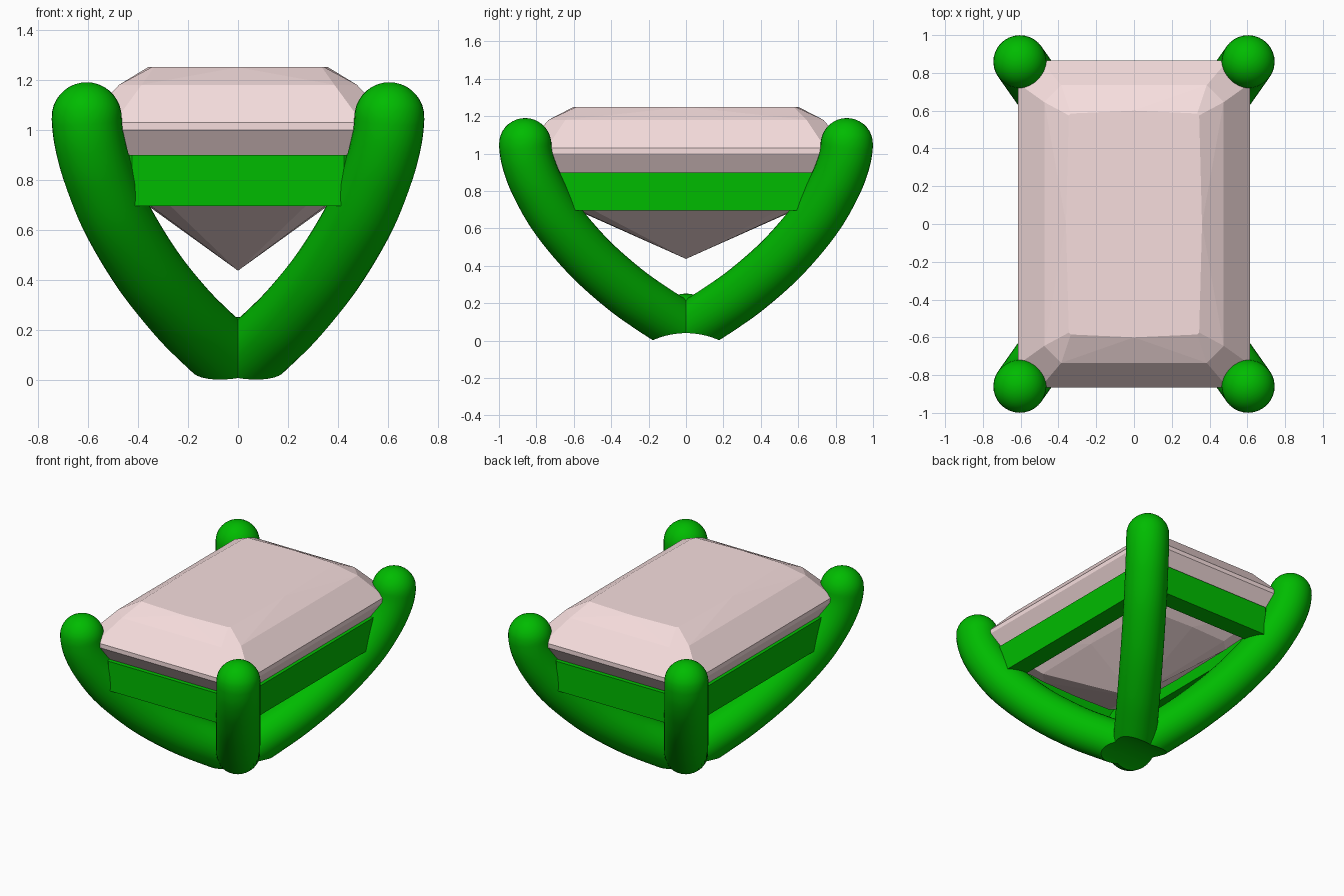
import bpy, bmesh, math
from mathutils import Vector, Matrix

if "Cube" in bpy.data.objects:
    bpy.data.objects.remove(bpy.data.objects["Cube"])


def material(name, rgb):
    m = bpy.data.materials.new(name)
    m.diffuse_color = (*rgb, 1)
    m.use_nodes = True
    m.node_tree.nodes["Principled BSDF"].inputs["Base Color"].default_value = m.diffuse_color
    return m


GREEN = material("green metal", (0.0, 0.5, 0.0))
PINK = material("pale pink stone", (0.93, 0.73, 0.73))


def add(name, bm, mat, smooth=False):
    bmesh.ops.recalc_face_normals(bm, faces=bm.faces[:])
    me = bpy.data.meshes.new(name)
    bm.to_mesh(me)
    bm.free()
    ob = bpy.data.objects.new(name, me)
    bpy.context.collection.objects.link(ob)
    me.materials.append(mat)
    for p in me.polygons:
        p.use_smooth = smooth
    return ob


# Faceted stone: hull of cut-corner rectangles (half x, half y, cut, bulge, z)
RINGS = [(0.345, 0.585, 0.01, 0.015, 1.25),
         (0.475, 0.735, 0.09, 0.0, 1.18),
         (0.615, 0.865, 0.12, 0.0, 1.03),
         (0.615, 0.865, 0.12, 0.0, 1.00),
         (0.55, 0.795, 0.10, 0.0, 0.90),
         (0.355, 0.58, 0.08, 0.01, 0.70)]
bm = bmesh.new()
for hx, hy, c, b, z in RINGS:
    for sx in (-1, 1):
        for sy in (-1, 1):
            bm.verts.new((sx * (hx - c), sy * hy, z))
            bm.verts.new((sx * hx, sy * (hy - c), z))
    if b:
        for s in (-1, 1):
            bm.verts.new((s * (hx + b), 0, z))
            bm.verts.new((0, s * (hy + b), z))
bm.verts.new((0, 0, 0.437))
bmesh.ops.convex_hull(bm, input=bm.verts[:])
loose = [v for v in bm.verts if not v.link_faces]
bmesh.ops.delete(bm, geom=loose, context='VERTS')
bmesh.ops.dissolve_limit(bm, angle_limit=math.radians(0.5),
                         verts=bm.verts[:], edges=bm.edges[:])
add("gemstone", bm, PINK)

# Rectangular gallery rail under the stone
bm = bmesh.new()
loops = []
for hx, hy, z in [(0.575, 0.825, 0.695), (0.575, 0.825, 0.9),
                  (0.445, 0.695, 0.9), (0.445, 0.695, 0.695)]:
    loops.append([bm.verts.new((sx * hx, sy * hy, z))
                  for sx, sy in ((-1, -1), (1, -1), (1, 1), (-1, 1))])
for i in range(4):
    a, b = loops[i], loops[(i + 1) % 4]
    for j in range(4):
        k = (j + 1) % 4
        bm.faces.new((a[j], a[k], b[k], b[j]))
# trim the rail corners so they stay inside the prongs
for sx in (-1, 1):
    for sy in (-1, 1):
        bmesh.ops.bisect_plane(bm, geom=bm.verts[:] + bm.edges[:] + bm.faces[:],
                               plane_co=(sx * 0.53, sy * 0.75, 0.8),
                               plane_no=(sx * 0.575, sy * 0.818, 0), clear_outer=True)
        bmesh.ops.holes_fill(bm, edges=[e for e in bm.edges if e.is_boundary])
add("gallery_rail", bm, GREEN)

# Finger-hole cutter that hollows the foot of the prongs
bpy.ops.mesh.primitive_cylinder_add(vertices=128, radius=0.43, depth=2,
                                    location=(0, 0, -0.39),
                                    rotation=(0, math.pi / 2, 0))
cutter = bpy.context.object
cutter.name = "finger_cutter"


def cut_foot(ob):
    cut = ob.modifiers.new("finger hole", 'BOOLEAN')
    cut.operation, cut.object, cut.solver = 'DIFFERENCE', cutter, 'EXACT'
    bpy.ops.object.select_all(action='DESELECT')
    bpy.context.view_layer.objects.active = ob
    ob.select_set(True)
    bpy.ops.object.modifier_apply(modifier=cut.name)
    bpy.ops.object.shade_smooth_by_angle(angle=math.radians(35))


# Prong path: (fraction of the way out to the corner, height)
PATH = [(0.0, 0.055), (0.2, 0.165), (0.38, 0.275), (0.6, 0.443),
        (0.8, 0.645), (0.92, 0.82), (0.98, 0.95), (1.0, 1.05)]
TIP, RADIUS, SIDES = Vector((0.605, 0.86)), 0.14, 32


def smooth_path(pts, n=6):
    p = [Vector(q) for q in pts]
    p = [2 * p[0] - p[1]] + p + [p[-1] + Vector((0, 0.1))]
    out = []
    for i in range(1, len(p) - 2):
        for k in range(n):
            t = k / n
            out.append(0.5 * (2 * p[i] + (p[i + 1] - p[i - 1]) * t
                       + (2 * p[i - 1] - 5 * p[i] + 4 * p[i + 1] - p[i + 2]) * t * t
                       + (3 * p[i] - p[i - 1] - 3 * p[i + 1] + p[i + 2]) * t ** 3))
    return out + [p[-2]]


def prong(name, sx, sy):
    corner = Vector((TIP.x * sx, TIP.y * sy, 0))
    side = corner.normalized().cross(Vector((0, 0, 1)))
    centres = [corner * q.x + Vector((0, 0, q.y)) for q in smooth_path(PATH)]
    stations = []
    for i, c in enumerate(centres):
        tan = (centres[min(i + 1, len(centres) - 1)] - centres[max(i - 1, 0)]).normalized()
        stations.append((c, tan, RADIUS))
    # rounded tip
    for k in range(1, 9):
        a = k / 9 * math.pi / 2
        stations.append((centres[-1] + Vector((0, 0, RADIUS * math.sin(a))),
                         Vector((0, 0, 1)), RADIUS * math.cos(a)))
    bm = bmesh.new()
    rings = []
    for c, tan, r in stations:
        up = side.cross(tan).normalized()
        rings.append([bm.verts.new(c + r * (side * math.cos(2 * math.pi * j / SIDES)
                                            + up * math.sin(2 * math.pi * j / SIDES)))
                      for j in range(SIDES)])
    for a, b in zip(rings, rings[1:]):
        for j in range(SIDES):
            k = (j + 1) % SIDES
            bm.faces.new((a[j], a[k], b[k], b[j]))
    bm.faces.new(rings[0])
    top = bm.verts.new(centres[-1] + Vector((0, 0, RADIUS)))
    for j in range(SIDES):
        bm.faces.new((rings[-1][j], rings[-1][(j + 1) % SIDES], top))
    cut_foot(add(name, bm, GREEN, True))


for ylabel, sy in (("front", -1), ("back", 1)):
    for xlabel, sx in (("left", -1), ("right", 1)):
        prong(f"{ylabel}_{xlabel}_prong", sx, sy)

# Rounded core where the prongs meet
bm = bmesh.new()
bmesh.ops.create_uvsphere(bm, u_segments=32, v_segments=16, radius=0.14,
                          matrix=Matrix.Translation((0, 0, 0.112)))
cut_foot(add("prong_junction", bm, GREEN, True))
bpy.data.objects.remove(cutter)
